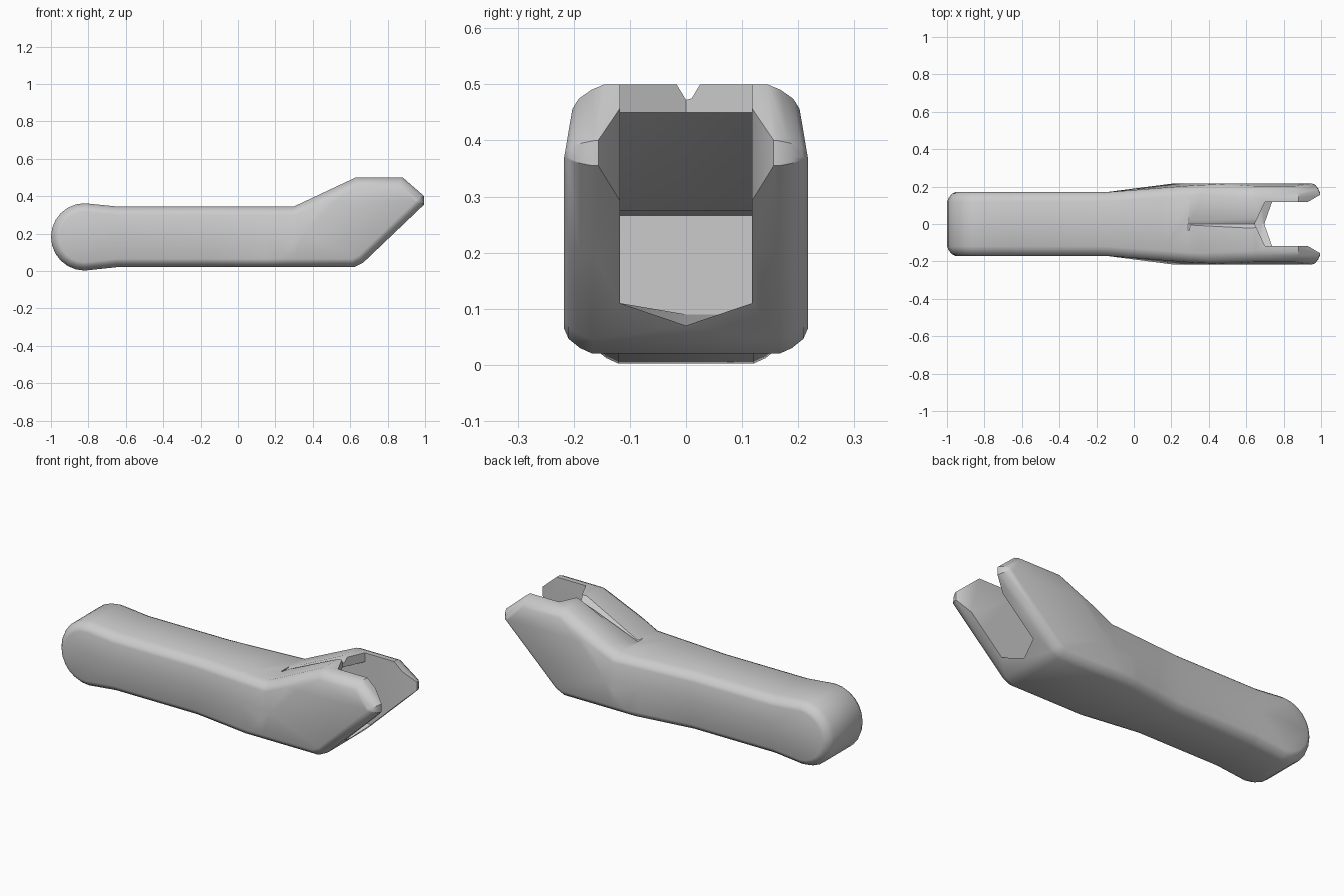
import bpy, bmesh, math
from mathutils import Vector

cube = bpy.data.objects.get("Cube")
if cube:
    bpy.data.objects.remove(cube, do_unlink=True)

grey = bpy.data.materials.new("plain_grey")
grey.use_nodes = True
grey.diffuse_color = (0.6, 0.6, 0.6, 1)
grey.node_tree.nodes["Principled BSDF"].inputs["Base Color"].default_value = (0.6, 0.6, 0.6, 1)


def inset(points, d):
    """Mitred inset of a clockwise (x, z) outline."""
    result = []
    for i, p in enumerate(points):
        a = (Vector(p) - Vector(points[i - 1])).normalized()
        b = (Vector(points[(i + 1) % len(points)]) - Vector(p)).normalized()
        na, nb = Vector((a.y, -a.x)), Vector((b.y, -b.x))
        q = Vector(p) + (na + nb) * (d / (1 + na.dot(nb)))
        result.append((q.x, q.y))
    return result


def loft(name, rings, cuts, shape):
    """Loft (y, outline) rings, cut at (point, normal) planes, then move vertices."""
    bm = bmesh.new()
    loops = [[bm.verts.new((x, y, z)) for x, z in outline] for y, outline in rings]
    n = len(loops[0])
    for a, b in zip(loops, loops[1:]):
        for i in range(n):
            j = (i + 1) % n
            bm.faces.new((a[i], a[j], b[j], b[i]))
    bm.faces.new(loops[0])
    bm.faces.new(loops[-1])
    for co, no in cuts:
        geom = bm.verts[:] + bm.edges[:] + bm.faces[:]
        bmesh.ops.bisect_plane(bm, geom=geom, plane_co=co, plane_no=no, dist=0.0001)
    for v in bm.verts:
        v.co.y = shape(v.co)
    bmesh.ops.triangulate(bm, faces=[f for f in bm.faces if len(f.verts) > 4])
    bmesh.ops.recalc_face_normals(bm, faces=bm.faces[:])
    mesh = bpy.data.meshes.new(name)
    bm.to_mesh(mesh)
    bm.free()
    obj = bpy.data.objects.new(name, mesh)
    bpy.context.collection.objects.link(obj)
    mesh.materials.append(grey)
    return obj


# Arm: round end, straight shaft and raised fork as one softened outline
arc = [(-0.82 + 0.18 * math.cos(t), 0.182 + 0.18 * math.sin(t))
       for t in (math.radians(270 - 15 * i) for i in range(13))]
outline = arc + [(-0.65, 0.345), (0.3, 0.345), (0.63, 0.5), (0.88, 0.5), (0.995, 0.4),
                 (0.995, 0.355), (0.67, 0.045), (0.62, 0.02), (-0.65, 0.02)]
rim = [(0, 0.05), (0.01, 0.028), (0.026, 0.008), (0.044, 0)]
BASE = 0.17
half = [(BASE - drop, inset(outline, d)) for d, drop in rim]
rings = [(-y, o) for y, o in reversed(half)] + half


def flare(co):
    """Shaft widens into the fork, whose upper edges lean inwards."""
    t = min(1, max(0, (co.x + 0.15) / (0.3 + co.z)))
    lean = max(0, co.z - 0.37) / 0.13 * 0.022
    return co.y + math.copysign(0.047 * t - lean, co.y)


cuts = [((x, 0, 0), (1, 0, 0)) for x in (-0.65, -0.15, 0, 0.15, 0.3)]
cuts += [((0.15, 0, 0), (1, 0, -1)), ((0, 0, 0.37), (0, 0, 1)), ((0, 0, 0.2), (0, 0, 1))]
arm = loft("arm", rings, cuts, flare)


# Hollow: long channel opening between the two fork plates
def channel(web_x, floor):
    return [(-0.93, 0.09), (-0.93, 0.265), (0.3, 0.275), (web_x, 0.45), (web_x, 0.7),
            (1.1, 0.7), (1.1, floor), (0.68, floor)]


side, middle = channel(0.7, 0.11), channel(0.645, 0.07)
hollow = loft("hollow_cutter", [(-0.118, side), (0, middle), (0.118, side)],
              [((0.93, 0, 0), (1, 0, 0))],
              lambda c: c.y * (1 + max(0, c.x - 0.93) * 5))

# Shallow valley along the sloping web
valley = loft("valley_cutter",
              [(-0.034, [(0.29, 0.36), (0.8, 0.6), (0.8, 0.58), (0.29, 0.342)]),
               (0, [(0.29, 0.36), (0.8, 0.6), (0.8, 0.53), (0.29, 0.34)]),
               (0.034, [(0.29, 0.36), (0.8, 0.6), (0.8, 0.58), (0.29, 0.342)])],
              [], lambda c: c.y)

for cutter in (hollow, valley):
    cutter.hide_render = True
    cutter.hide_viewport = True
    mod = arm.modifiers.new(cutter.name, "BOOLEAN")
    mod.operation = "DIFFERENCE"
    mod.solver = "EXACT"
    mod.object = cutter

# Apply the cuts and smooth the shading
bpy.context.view_layer.update()
bpy.ops.object.select_all(action="DESELECT")
bpy.context.view_layer.objects.active = arm
arm.select_set(True)
for mod in list(arm.modifiers):
    bpy.ops.object.modifier_apply(modifier=mod.name)
for cutter in (hollow, valley):
    bpy.data.objects.remove(cutter, do_unlink=True)
bpy.ops.object.shade_smooth_by_angle(angle=math.radians(35))
